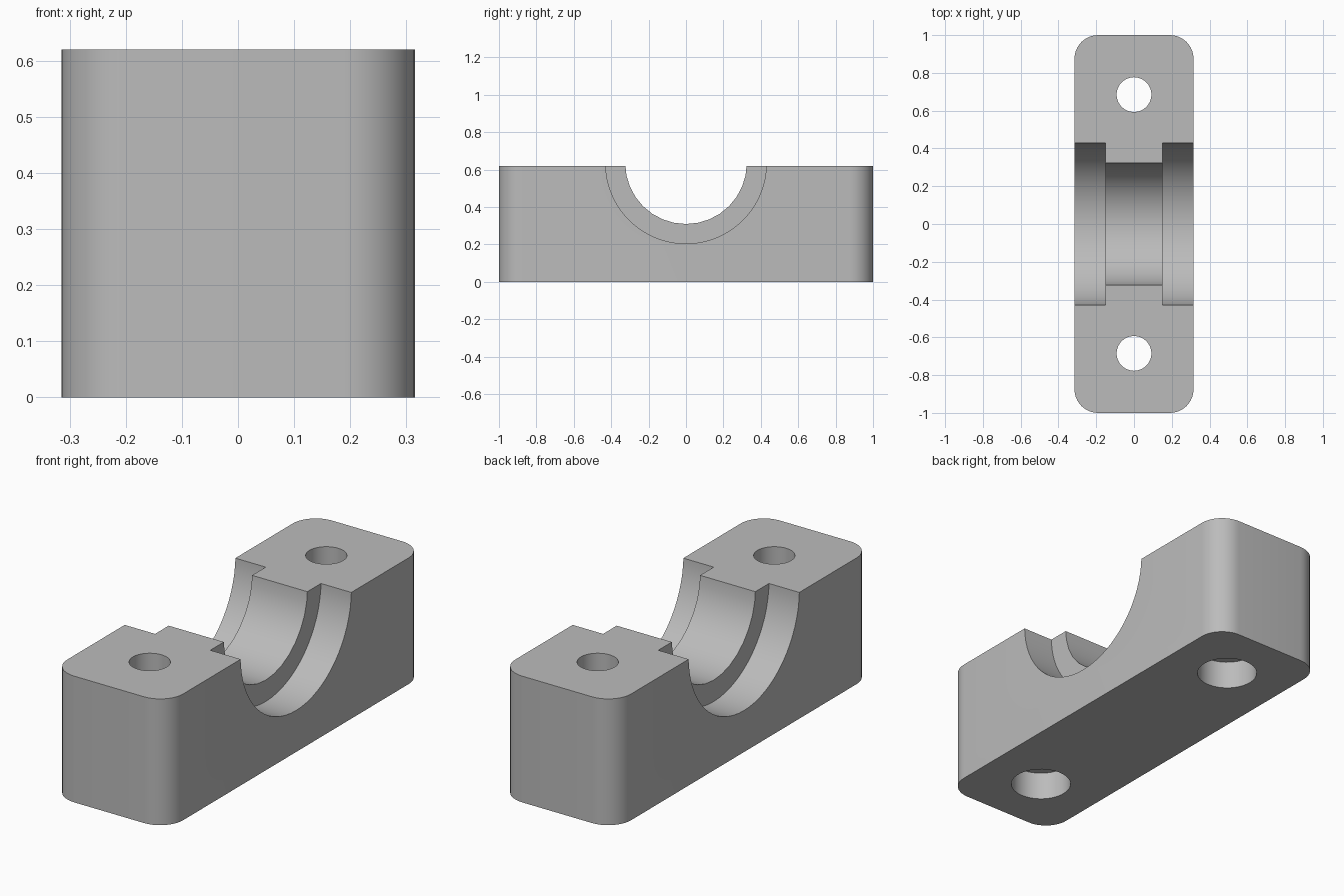
import bpy
import bmesh
from math import radians, pi

cube = bpy.data.objects.get("Cube")
if cube:
    bpy.data.objects.remove(cube, do_unlink=True)

HEIGHT, HALF_WIDTH = 0.62, 0.315
BORE_Z, HOLE_Y = 0.634, 0.685

grey = bpy.data.materials.new("plain_grey")
grey.use_nodes = True
colour = (0.5, 0.5, 0.5, 1)
grey.diffuse_color = colour
grey.node_tree.nodes["Principled BSDF"].inputs["Base Color"].default_value = colour

# Block with rounded upright corners
bpy.ops.mesh.primitive_cube_add(size=1, location=(0, 0, HEIGHT / 2))
block = bpy.context.object
block.name = "bearing_block"
block.dimensions = (2 * HALF_WIDTH, 2, HEIGHT)
bpy.ops.object.transform_apply(location=True, rotation=True, scale=True)
bm = bmesh.new()
bm.from_mesh(block.data)
upright = [e for e in bm.edges
           if abs(e.verts[0].co.z - e.verts[1].co.z) > HEIGHT / 2]
bmesh.ops.bevel(bm, geom=upright, offset=0.125, segments=10,
                profile=0.5, affect='EDGES')
bm.to_mesh(block.data)
bm.free()
block.data.materials.append(grey)


def cut_cylinder(name, radius, length, location, sides, along_x=False):
    """Subtract a cylinder from the block."""
    bpy.ops.mesh.primitive_cylinder_add(
        vertices=sides, radius=radius, depth=length, location=location,
        rotation=(0, pi / 2 if along_x else 0, 0))
    cutter = bpy.context.object
    cutter.name = name
    cutter.hide_render = True
    cutter.data.materials.append(grey)
    cut = block.modifiers.new(name, 'BOOLEAN')
    cut.operation = 'DIFFERENCE'
    cut.solver = 'EXACT'
    cut.object = cutter
    bpy.context.view_layer.objects.active = block
    bpy.ops.object.modifier_apply(modifier=cut.name)
    bpy.data.objects.remove(cutter, do_unlink=True)


# Half-round saddle, with a wider recess at each side
cut_cylinder("saddle_cutter", 0.325, 1, (0, 0, BORE_Z), 32, True)
for side in (-1, 1):
    cut_cylinder("recess_cutter", 0.43, 0.35,
                 (side * (0.15 + 0.175), 0, BORE_Z), 64, True)

# Bolt holes, counterbored from below
for end in (-1, 1):
    cut_cylinder("bolt_cutter", 0.092, 2, (0, end * HOLE_Y, 0.3), 48)
    cut_cylinder("counterbore_cutter", 0.14, 0.28, (0, end * HOLE_Y, 0), 48)

bpy.ops.object.select_all(action='DESELECT')
block.select_set(True)
bpy.context.view_layer.objects.active = block
bpy.ops.object.shade_smooth_by_angle(angle=radians(30))
